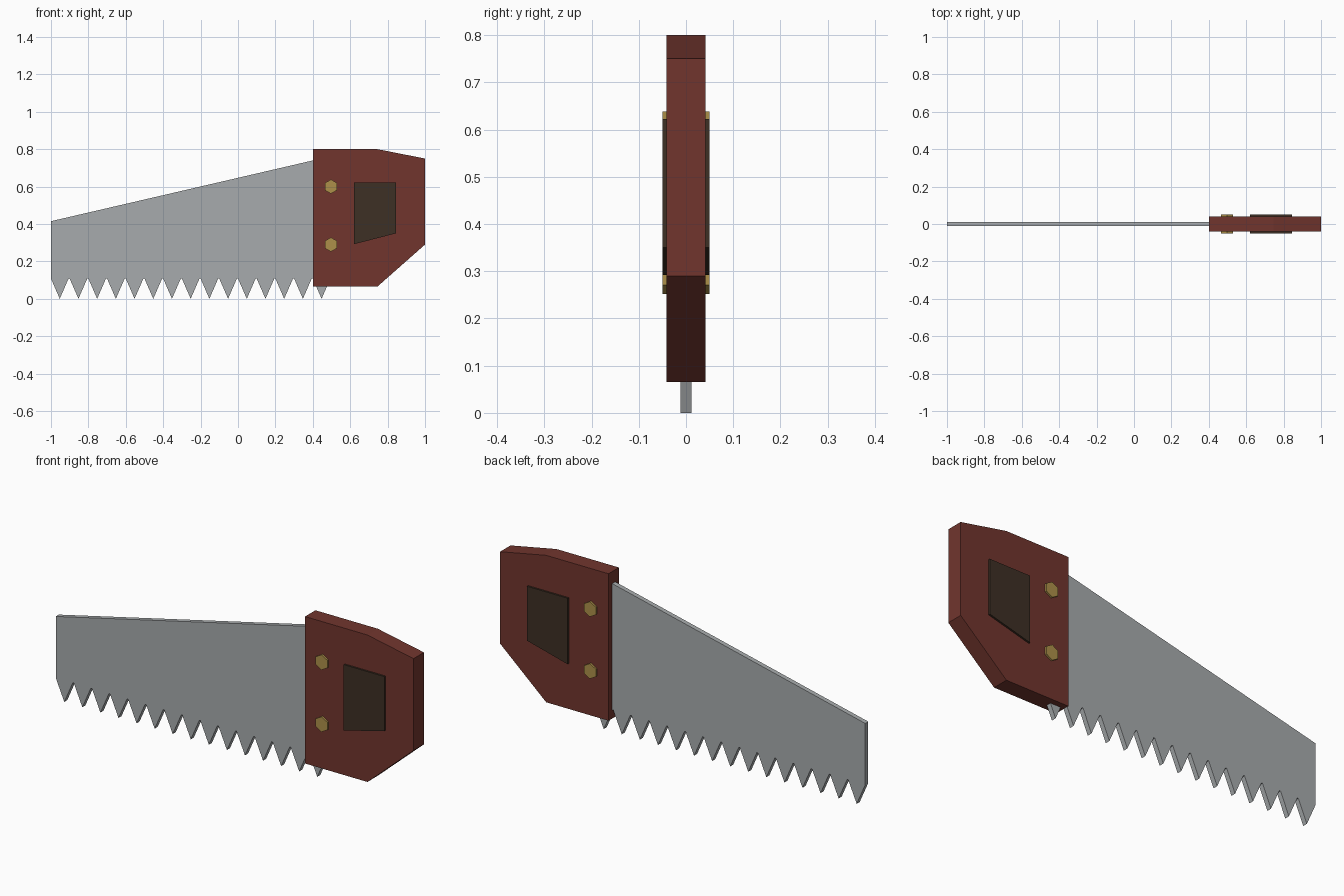
import bpy
import bmesh
from math import cos, sin, pi

cube = bpy.data.objects.get("Cube")
if cube:
    bpy.data.objects.remove(cube, do_unlink=True)


def make_material(name, colour):
    mat = bpy.data.materials.new(name)
    mat.use_nodes = True
    mat.diffuse_color = (*colour, 1)
    mat.node_tree.nodes["Principled BSDF"].inputs["Base Color"].default_value = (*colour, 1)
    return mat


def make_slab(name, outline, half_depth, mat):
    """Extrude an x-z outline evenly to both sides of y = 0."""
    bm = bmesh.new()
    face = bm.faces.new([bm.verts.new((x, -half_depth, z)) for x, z in outline])
    grown = bmesh.ops.extrude_face_region(bm, geom=[face])["geom"]
    moved = [v for v in grown if isinstance(v, bmesh.types.BMVert)]
    bmesh.ops.translate(bm, verts=moved, vec=(0, 2 * half_depth, 0))
    if face.is_valid and len(bm.faces) < len(outline) + 2:
        bm.faces.new(face.verts)
    bmesh.ops.recalc_face_normals(bm, faces=bm.faces)
    mesh = bpy.data.meshes.new(name)
    bm.to_mesh(mesh)
    bm.free()
    mesh.materials.append(mat)
    obj = bpy.data.objects.new(name, mesh)
    bpy.context.collection.objects.link(obj)
    return obj


steel = make_material("steel", (0.39, 0.41, 0.42))
wood = make_material("red brown wood", (0.165, 0.036, 0.027))
dark = make_material("dark grip", (0.047, 0.029, 0.018))
brass = make_material("brass", (0.42, 0.28, 0.068))

# Blade with a row of teeth along its lower edge
pitch, tooth_width, root = 0.1, 0.094, 0.108
blade = [(0.5, 0.763), (-1, 0.415)]
for i in range(15):
    x = -1 + i * pitch
    blade += [(x, root), (x + tooth_width / 2, 0), (x + tooth_width, root)]
blade.append((0.5, root))
make_slab("blade", blade, 0.012, steel)

# Handle with clipped rear corners
make_slab("handle", [(0.4, 0.065), (0.745, 0.065), (1, 0.29), (1, 0.75),
                     (0.745, 0.8), (0.4, 0.8)], 0.041, wood)

# Dark grip panel, showing on both sides
make_slab("grip_panel", [(0.62, 0.292), (0.845, 0.35), (0.845, 0.622),
                         (0.62, 0.622)], 0.05, dark)

# Hexagonal brass bolts through the handle
for name, z in (("upper_bolt", 0.6), ("lower_bolt", 0.29)):
    ring = [(0.497 + 0.038 * sin(i * pi / 3), z + 0.038 * cos(i * pi / 3)) for i in range(6)]
    make_slab(name, ring, 0.05, brass)
